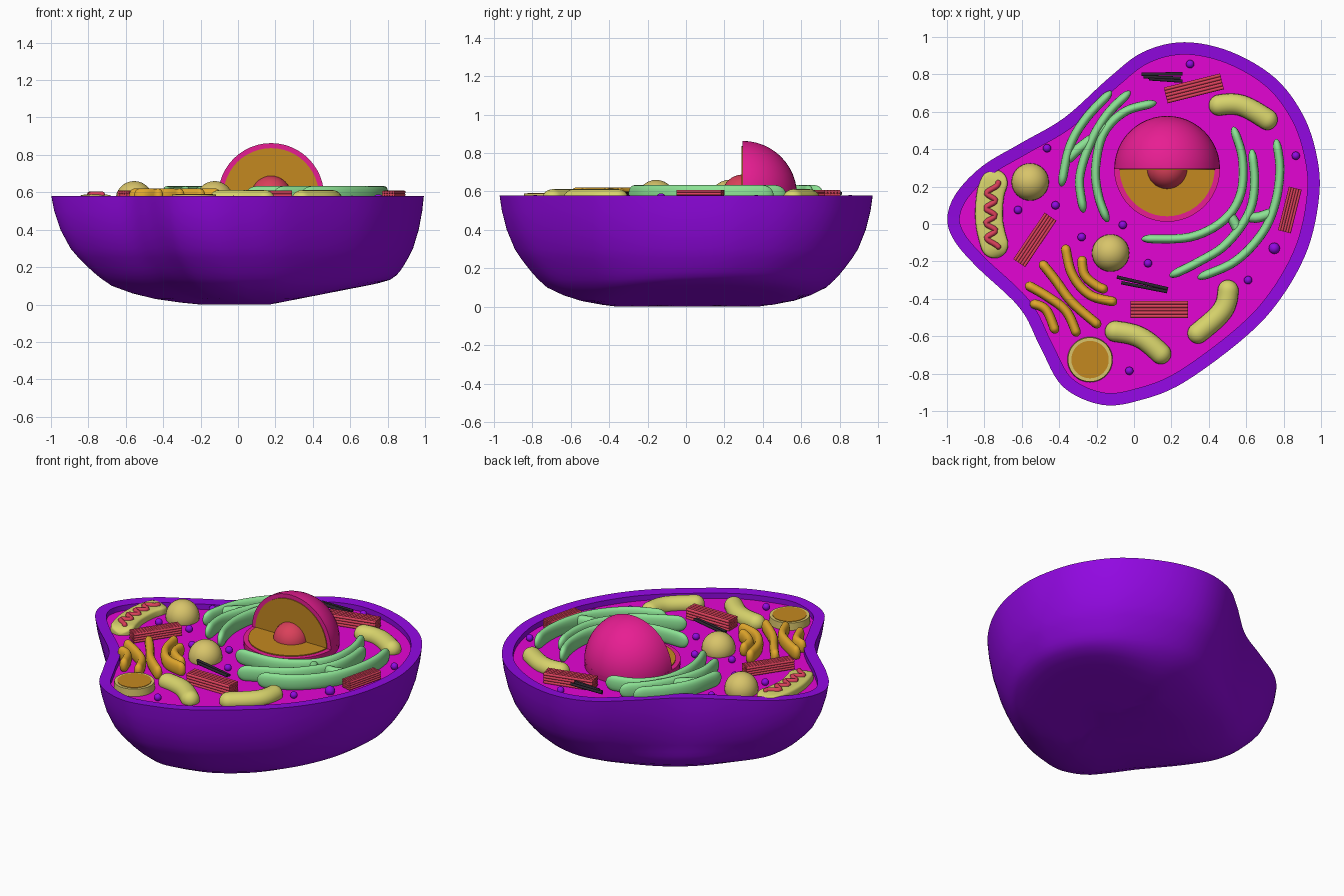
import bpy, bmesh, math
from mathutils import Vector, Matrix

if "Cube" in bpy.data.objects:
    bpy.data.objects.remove(bpy.data.objects["Cube"])


def material(name, *rgb):
    m = bpy.data.materials.new(name)
    m.diffuse_color = [(c / 255 / 12.92 if c < 11 else ((c / 255 + .055) / 1.055) ** 2.4) for c in rgb] + [1]
    m.use_nodes = True
    m.node_tree.nodes["Principled BSDF"].inputs["Base Color"].default_value = m.diffuse_color
    return m


PURPLE = material("membrane purple", 146, 8, 226)
MAGENTA = material("cytoplasm magenta", 228, 5, 212)
PINK = material("nucleus pink", 234, 30, 148)
OCHRE = material("inner ochre", 196, 136, 32)
KHAKI = material("khaki yellow", 216, 212, 108)
TAN = material("tan", 216, 196, 106)
GREEN = material("reticulum green", 140, 226, 148)
RED = material("red", 218, 64, 90)
BLACK = material("dark rod", 42, 36, 46)
GOLD = material("stack gold", 226, 168, 44)
FLOOR = .542


def finish(name, bm, *mats):
    bmesh.ops.recalc_face_normals(bm, faces=bm.faces[:])
    me = bpy.data.meshes.new(name)
    bm.to_mesh(me)
    bm.free()
    for m in mats:
        me.materials.append(m)
    me.polygons.foreach_set("use_smooth", [True] * len(me.polygons))
    me.set_sharp_from_angle(angle=math.radians(45))
    ob = bpy.data.objects.new(name, me)
    bpy.context.collection.objects.link(ob)
    return ob


def spline(pts, per=10, closed=False):
    p = [Vector(q) for q in pts]
    n = len(p)
    if closed:
        g = lambda i: p[i % n]
    else:
        ext = [2 * p[0] - p[1]] + p + [2 * p[-1] - p[-2]]
        g = lambda i: ext[i + 1]
    out = []
    for i in range(n if closed else n - 1):
        a, b, c, d = g(i - 1), g(i), g(i + 1), g(i + 2)
        for k in range(per):
            t = k / per
            out.append(.5 * (2 * b + (c - a) * t + (2 * a - 5 * b + 4 * c - d) * t * t
                             + (3 * b - a - 3 * c + d) * t ** 3))
    return out if closed else out + [p[-1]]


def sweep(name, pts, hw, hh, z, mat, cap=None, e=1.0, n=36, sides=20):
    """Rounded strand along a flat path; hw/hh are half width and height."""
    cap = cap or hw
    line = spline(pts)
    dist = [0]
    for a, b in zip(line, line[1:]):
        dist.append(dist[-1] + (b - a).length)
    total = dist[-1]
    bm = bmesh.new()
    rings = []
    for i in range(n + 1):
        d = total * (1 - math.cos(math.pi * i / n)) / 2
        k = 0
        while k < len(dist) - 2 and dist[k + 1] < d:
            k += 1
        f = (d - dist[k]) / (dist[k + 1] - dist[k])
        c = line[k].lerp(line[k + 1], f)
        tan = (line[min(k + 2, len(line) - 1)] - line[max(k - 1, 0)]).normalized()
        u = max(0, 1 - min(d, total - d) / cap)
        s = max(.03, math.sqrt(max(0, 1 - u * u)))
        ring = []
        for j in range(sides):
            a = 2 * math.pi * j / sides
            ca, sa = math.cos(a), math.sin(a)
            w = math.copysign(abs(ca) ** e, ca) * hw * s
            h = math.copysign(abs(sa) ** e, sa) * hh * s
            ring.append(bm.verts.new((c.x - tan.y * w, c.y + tan.x * w, z + h)))
        rings.append(ring)
    for r, q in zip(rings, rings[1:]):
        for j in range(sides):
            bm.faces.new((r[j], r[j - 1], q[j - 1], q[j]))
    bm.faces.new(rings[0])
    bm.faces.new(rings[-1])
    return finish(name, bm, mat)


def ball(name, loc, r, mat, seg=32, cut=None):
    bm = bmesh.new()
    bmesh.ops.create_uvsphere(bm, u_segments=seg, v_segments=seg // 2, radius=r)
    if cut:
        bmesh.ops.bisect_plane(bm, geom=bm.verts[:] + bm.edges[:] + bm.faces[:], dist=1e-5,
                               plane_co=(0, 0, 0), plane_no=cut, clear_outer=True)
        bmesh.ops.holes_fill(bm, edges=[x for x in bm.edges if x.is_boundary], sides=0)
    bmesh.ops.translate(bm, vec=loc, verts=bm.verts[:])
    return finish(name, bm, mat)


def disc(name, loc, r, depth, mat, rot=Matrix(), r2=None):
    bm = bmesh.new()
    bmesh.ops.create_cone(bm, cap_ends=True, segments=48, radius1=r, radius2=r2 or r, depth=depth,
                          matrix=Matrix.Translation(loc) @ rot)
    return finish(name, bm, mat)


# Cell body: bowl rings, rim, inner wall and floor
outline = spline([(.99, .15), (.978, .36), (.905, .58), (.755, .78), (.52, .92), (.27, .972), (.05, .92),
                  (-.13, .785), (-.37, .57), (-.6, .435), (-.81, .31), (-.95, .165), (-.998, .03), (-.96, -.09),
                  (-.84, -.23), (-.61, -.45), (-.5, -.66), (-.38, -.87), (-.17, -.967), (.04, -.94),
                  (.27, -.845), (.6, -.6), (.79, -.39), (.93, -.13)], 6, True)
N = len(outline)
inner = []
for i in range(N):
    t = (outline[(i + 1) % N] - outline[i - 1]).normalized()
    inner.append(outline[i] + Vector((-t.y, t.x)) * .066)
# Convex version of the outline: the dents fade out towards the underside
dirs = [Vector((math.cos(k * math.pi / 60), math.sin(k * math.pi / 60))) for k in range(120)]
reach = [max(p.dot(u) for p in outline) for u in dirs]
hull = []
for p in outline:
    d = p.normalized()
    hull.append(d * min(h / d.dot(u) for u, h in zip(dirs, reach) if d.dot(u) > .1))
bm = bmesh.new()
rings = [[bm.verts.new((p.x, p.y, FLOOR)) for p in inner], [bm.verts.new((p.x, p.y, .576)) for p in inner],
         [bm.verts.new((p.x, p.y, .58)) for p in outline]]
for z, s in [(.5, .988), (.4, .962), (.3, .92), (.25, .887), (.2, .848), (.17, .823), (.14, .795), (.1, .75),
             (.06, .665), (.03, .57), (.01, .46), (0, .38), (0, .25), (0, .12)]:
    ring = []
    deep = (.58 - z) / .58
    for p, h in zip(outline, hull):
        d = h.normalized()
        h = h.lerp(d * .98, .9 * deep ** 4 * max(0, d.dot(Vector((-.7, .7)))))  # fuller back left
        p = p.lerp(h, .9 * min(1, deep * 1.4))
        x, y = .28 + (p.x - .28) * s, .02 + (p.y - .02) * s
        lift = max(0, .195 * (x - .17))  # underside rises to the right
        ring.append(bm.verts.new((x, y, (z ** 5 + lift ** 5) ** .2)))
    rings.append(ring)
for r, q in zip(rings, rings[1:]):
    for j in range(N):
        bm.faces.new((r[j], r[j - 1], q[j - 1], q[j]))
bm.faces.new(rings[-1])
bm.faces.new(rings[0]).material_index = 1
finish("cell_body", bm, PURPLE, MAGENTA)

# Nucleus with a quarter cut away
C = Vector((.177, .295, .58))
ball("nucleus_back", C, .283, PINK, 48, (0, -1, 0))
ball("nucleus_lower", C - Vector((0, 0, .004)), .283, PINK, 48, (0, 0, 1))
disc("nucleus_rim", C, .283, .008, PINK)
disc("nucleus_floor", C + Vector((0, 0, .006)), .254, .008, OCHRE)
disc("nucleus_wall", C + Vector((0, -.002, 0)), .256, .006, OCHRE, Matrix.Rotation(math.pi / 2, 4, 'X'))
ball("nucleolus", C, .108, RED)

# Green reticulum folds and the bridges between them
for i, p in enumerate([
        [(-.12, .71), (-.26, .56), (-.345, .41), (-.39, .2)],
        [(-.02, .71), (-.14, .59), (-.23, .44), (-.29, .25), (-.27, .06)],
        [(.12, .65), (-.05, .6), (-.165, .48), (-.205, .3), (-.19, .15), (-.14, .01)],
        [(.53, .52), (.58, .35), (.57, .16), (.48, .02), (.3, -.07), (.04, -.08)],
        [(.63, .4), (.645, .21), (.61, .05), (.49, -.11), (.35, -.2), (.19, -.28)],
        [(.76, .455), (.78, .29), (.755, .11), (.685, -.05), (.54, -.2), (.34, -.29)]]):
    sweep(f"reticulum_{i}", p, .024, .05, .583, GREEN, .06, .85, 44)
for i, p in enumerate([[(-.36, .34), (-.31, .39), (-.22, .46)], [(-.22, .48), (-.18, .5), (-.14, .53)],
                       [(.5, .06), (.53, .02), (.56, -.04)], [(.6, .04), (.66, .035), (.74, .06)]]):
    sweep(f"reticulum_bridge_{i}", p, .028, .045, .58, GREEN, .01, .85, 10)

# Golden folded stack
for i, p in enumerate([
        [(-.28, -.17), (-.265, -.27), (-.2, -.33), (-.14, -.355)],
        [(-.37, -.11), (-.33, -.27), (-.235, -.38), (-.09, -.42)],
        [(-.5, -.2), (-.42, -.3), (-.33, -.42), (-.18, -.55)],
        [(-.58, -.32), (-.46, -.39), (-.36, -.47), (-.3, -.6)],
        [(-.555, -.42), (-.47, -.46), (-.415, -.585)]]):
    sweep(f"golden_stack_{i}", p, .026, .045, .575, GOLD, .03, .9)

# Whole mitochondria
for i, p in enumerate([[(.4, .63), (.57, .635), (.76, .53)], [(.51, -.3), (.475, -.46), (.3, -.62)],
                       [(-.155, -.565), (.03, -.605), (.185, -.73)]]):
    sweep(f"mitochondrion_{i}", p, .056, .054, .558, KHAKI)

# Sliced mitochondrion with a red fold
sweep("sliced_mitochondrion", [(-.72, .285), (-.765, .17), (-.775, .03), (-.755, -.08), (-.72, -.178)],
      .074, .04, .548, KHAKI, e=.35, sides=24)
sweep("mitochondrion_fold", [(-.725, .235)] + [(-.768 + .026 * (-1) ** k + .0006 * (k - 4) ** 2, .205 - .04 * k)
                                               for k in range(9)] + [(-.72, -.135)],
      .015, .018, .586, RED, n=80, sides=12)

# Round vesicles and the sliced one
ball("vesicle_left", (-.555, .225, .56), .1, TAN)
ball("vesicle_middle", (-.125, -.155, .56), .1, TAN)
disc("sliced_vesicle", (-.235, -.725, .56), .122, .056, TAN, r2=.118)
disc("sliced_vesicle_core", (-.235, -.725, .588), .1, .006, OCHRE)


# Rod helper: horizontal rod in the floor plane
def rod(bm, x, y, z, ang, length, r):
    m = Matrix.Translation((x, y, z)) @ Matrix.Rotation(ang, 4, 'Z') @ Matrix.Rotation(math.pi / 2, 4, 'Y')
    bmesh.ops.create_cone(bm, cap_ends=True, segments=16, radius1=r, radius2=r, depth=length, matrix=m)


# Red filament bundles
for i, (x, y, deg, length, w) in enumerate([(.32, .725, 14, .31, .086), (-.53, -.085, 56, .3, .076),
                                            (.135, -.457, 0, .308, .09), (.833, .075, 76, .24, .07)]):
    bm = bmesh.new()
    a = math.radians(deg)
    for k in range(5):
        o = (k - 2) * w / 5
        for lay in range(4):
            rod(bm, x - math.sin(a) * o, y + math.cos(a) * o, .608 - w / 10 - lay * w / 5, a, length, w / 9.6)
    finish(f"filament_bundle_{i}", bm, RED)

# Dark rod groups
bm = bmesh.new()
for x, y, deg, length in [(.15, .802, 1, .22), (.15, .783, -2, .2), (.17, .77, -4, .18),
                          (.045, -.315, -13, .28), (.055, -.338, -11, .25)]:
    rod(bm, x, y, .59, math.radians(deg), length, .009)
finish("dark_rods", bm, BLACK)

# Small purple granules
for i, (x, y) in enumerate([(.3, .855), (-.465, .405), (-.62, .075), (-.42, .1), (-.28, -.07), (-.06, -.005),
                            (.075, -.21), (.865, .365), (.75, -.13), (.61, -.3), (-.025, -.785)]):
    ball(f"granule_{i}", (x, y, .56), .03 if i == 8 else .022, PURPLE, 16)
